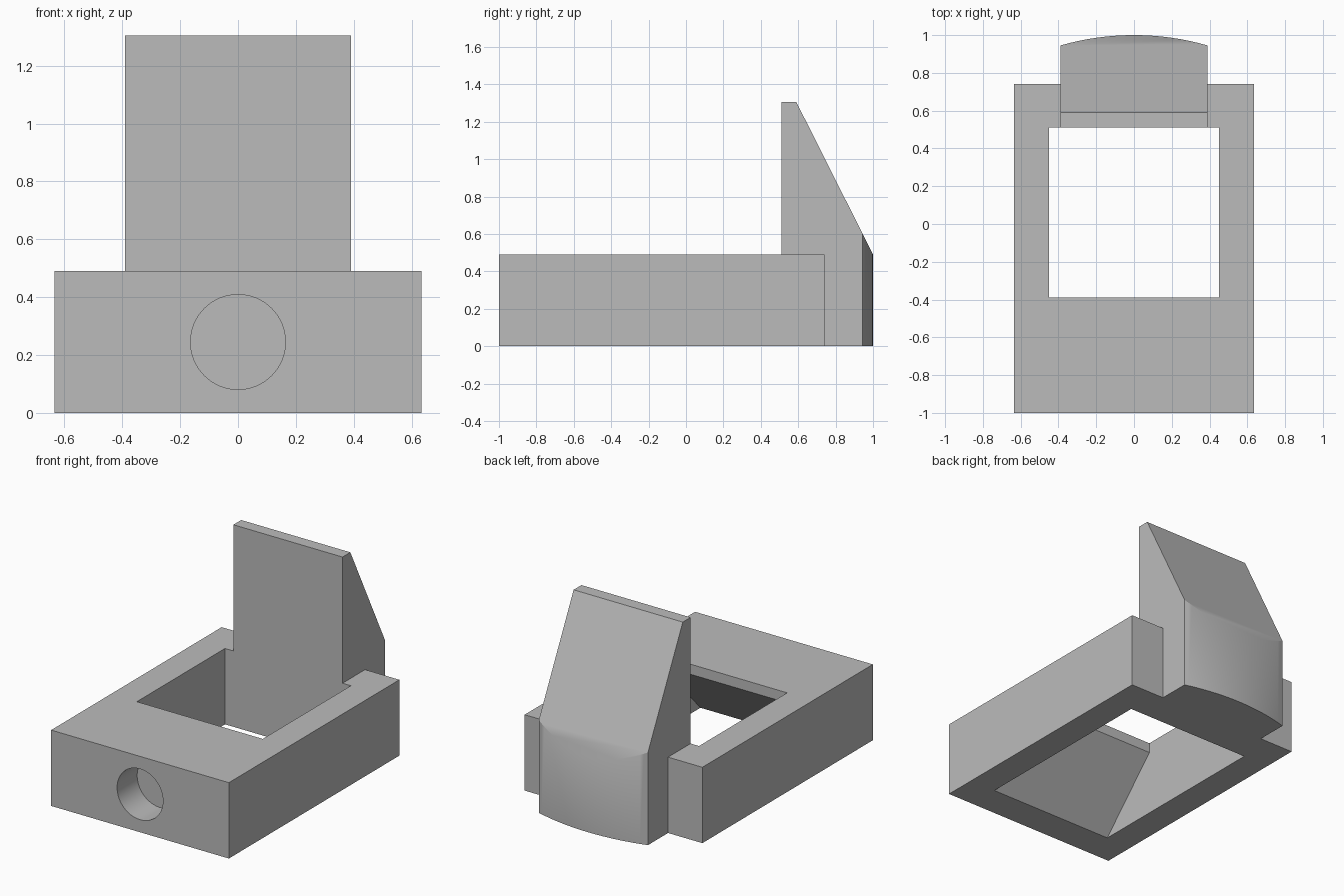
import bpy
import bmesh
import math
from mathutils import Matrix, Vector

cube = bpy.data.objects.get("Cube")
if cube:
    bpy.data.objects.remove(cube, do_unlink=True)

grey = bpy.data.materials.new("plain grey")
grey.use_nodes = True
grey.diffuse_color = (0.5, 0.5, 0.5, 1)
grey.node_tree.nodes["Principled BSDF"].inputs["Base Color"].default_value = (0.5, 0.5, 0.5, 1)


def make_object(name, bm):
    bmesh.ops.recalc_face_normals(bm, faces=bm.faces)
    mesh = bpy.data.meshes.new(name)
    bm.to_mesh(mesh)
    bm.free()
    mesh.materials.append(grey)
    obj = bpy.data.objects.new(name, mesh)
    bpy.context.collection.objects.link(obj)
    return obj


def prism(points, offset):
    """Extrude a closed outline of 3D points along an offset."""
    bm = bmesh.new()
    face = bm.faces.new([bm.verts.new(p) for p in points])
    geom = bmesh.ops.extrude_face_region(bm, geom=[face], use_keep_orig=True)["geom"]
    moved = [g for g in geom if isinstance(g, bmesh.types.BMVert)]
    bmesh.ops.translate(bm, verts=moved, vec=offset)
    return bm


def combine(obj, other, operation):
    """Apply a boolean and discard the other solid."""
    mod = obj.modifiers.new(operation, "BOOLEAN")
    mod.operation = operation
    mod.solver = "EXACT"
    mod.object = other
    bpy.context.view_layer.objects.active = obj
    bpy.ops.object.modifier_apply(modifier=mod.name)
    bpy.data.objects.remove(other, do_unlink=True)


# Base block
W, BACK, H = 0.635, 0.74, 0.49
base = make_object("base_bracket", prism(
    [(-W, -1, 0), (W, -1, 0), (W, BACK, 0), (-W, BACK, 0)], (0, 0, H)))

# Window whose front wall flares outward towards the bottom
window_profile = [(-0.884, -0.1), (0.51, -0.1), (0.51, 0.6), (-0.39, 0.6), (-0.39, 0.425)]
window = make_object("window_cutter", prism(
    [(-0.45, y, z) for y, z in window_profile], (0.9, 0, 0)))
combine(base, window, "DIFFERENCE")

# Blind round hole in the front
bm = bmesh.new()
bmesh.ops.create_cone(
    bm, cap_ends=True, segments=64, radius1=0.164, radius2=0.164, depth=0.4,
    matrix=Matrix.Translation((0, -0.995, H / 2)) @ Matrix.Rotation(math.pi / 2, 4, "X"))
combine(base, make_object("hole_cutter", bm), "DIFFERENCE")

# Upright with a bowed back, trimmed to a sloping upper face
half, bulge, steps = 0.39, 0.055, 32
radius = (half ** 2 + bulge ** 2) / (2 * bulge)
sweep = math.asin(half / radius)
outline = [(-half, 0.51, 0), (half, 0.51, 0)]
for i in range(steps + 1):
    a = sweep * (1 - 2 * i / steps)
    outline.append((radius * math.sin(a), 1 - radius + radius * math.cos(a), 0))
bm = prism(outline, (0, 0, 1.305))
cut = bmesh.ops.bisect_plane(
    bm, geom=bm.verts[:] + bm.edges[:] + bm.faces[:], dist=1e-5,
    plane_co=(0, 1, H), plane_no=Vector((0, 0.815, 0.41)).normalized(), clear_outer=True)
rim = [e for e in cut["geom_cut"] if isinstance(e, bmesh.types.BMEdge) and e.is_boundary]
bmesh.ops.holes_fill(bm, edges=rim, sides=0)
combine(base, make_object("upright", bm), "UNION")

# Merge flush faces, then smooth the curved ones
bm = bmesh.new()
bm.from_mesh(base.data)
bmesh.ops.remove_doubles(bm, verts=bm.verts, dist=1e-4)
bmesh.ops.dissolve_limit(bm, angle_limit=math.radians(0.2), verts=bm.verts, edges=bm.edges)
bm.to_mesh(base.data)
bm.free()
bpy.ops.object.select_all(action="DESELECT")
base.select_set(True)
bpy.context.view_layer.objects.active = base
bpy.ops.object.shade_smooth_by_angle(angle=math.radians(30))
